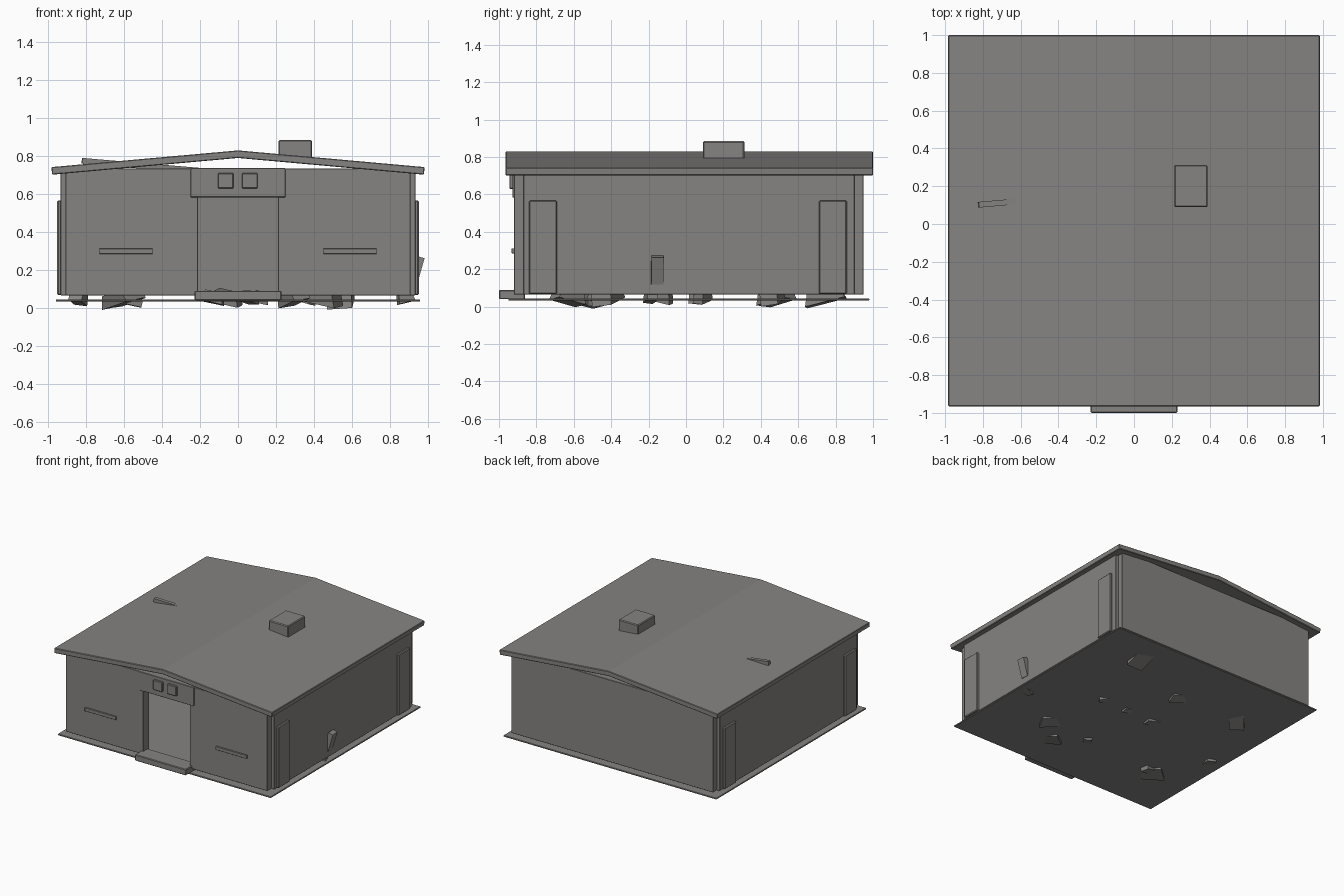
import bpy, bmesh, math, random
from mathutils import Euler

if "Cube" in bpy.data.objects:
    bpy.data.objects.remove(bpy.data.objects["Cube"])

random.seed(4)
stone = bpy.data.materials.new("grey concrete")
stone.diffuse_color = (0.235, 0.23, 0.222, 1)
stone.use_nodes = True
stone.node_tree.nodes["Principled BSDF"].inputs["Base Color"].default_value = stone.diffuse_color


def finish(name, bm, bevel=0.0):
    bmesh.ops.recalc_face_normals(bm, faces=bm.faces)
    me = bpy.data.meshes.new(name)
    bm.to_mesh(me)
    bm.free()
    me.materials.append(stone)
    ob = bpy.data.objects.new(name, me)
    bpy.context.collection.objects.link(ob)
    if bevel:
        m = ob.modifiers.new("edge", 'BEVEL')
        m.width = bevel
        m.segments = 1
    return ob


def box(name, x, y, z, bevel=0.003):
    """Box from (low, high) ranges."""
    bm = bmesh.new()
    bmesh.ops.create_cube(bm, size=1)
    for v in bm.verts:
        for i, r in enumerate((x, y, z)):
            v.co[i] = r[0] if v.co[i] < 0 else r[1]
    return finish(name, bm, bevel)


def chunk(name, loc, size, rot, taper=1.0):
    """Tilted rubble block, narrowed toward its top."""
    bm = bmesh.new()
    bmesh.ops.create_cube(bm, size=1)
    for v in bm.verts:
        if v.co.z > 0:
            v.co.x *= taper
        for i in range(3):
            v.co[i] *= size[i]
    ob = finish(name, bm)
    ob.location = loc
    ob.rotation_euler = Euler([math.radians(a) for a in rot])
    return ob


# ground plate and entrance step
box("base_plate", (-0.96, 0.96), (-0.95, 0.98), (0.033, 0.044), 0.002)
box("entrance_step", (-0.23, 0.23), (-1.0, -0.86), (0.04, 0.09), 0.005)

# walls
WALL = (0.065, 0.735)
box("back_wall", (-0.91, 0.91), (0.87, 0.95), WALL)
for s, side in ((-1, "left"), (1, "right")):
    def mx(a, b):
        return tuple(sorted((s * a, s * b)))
    box(side + "_front_wall", mx(0.21, 0.91), (-0.92, -0.84), WALL)
    box(side + "_wall", mx(0.855, 0.935), (-0.868, 0.902), (0.065, 0.715))
    box(side + "_front_slat", mx(0.45, 0.73), (-0.932, -0.91), (0.285, 0.312), 0.001)
    for n, y in (("front", (-0.84, -0.69)), ("back", (0.71, 0.86))):
        box(f"{side}_{n}_pilaster", mx(0.92, 0.953), y, (0.067, 0.567), 0.006)

# door header with two square plaques
box("door_header", (-0.25, 0.25), (-0.928, -0.835), (0.583, 0.737))
for n, x in (("left", -0.065), ("right", 0.062)):
    box(n + "_plaque", (x - 0.041, x + 0.041), (-0.944, -0.92), (0.63, 0.71), 0.004)

# pitched roof from one profile
bm = bmesh.new()
prof = [(-0.984, 0.742), (0, 0.83), (0.984, 0.742),
        (0.98, 0.702), (0, 0.79), (-0.98, 0.702)]
front = [bm.verts.new((x, -0.965, z)) for x, z in prof]
back = [bm.verts.new((x, 1.0, z)) for x, z in prof]
for i in range(6):
    j = (i + 1) % 6
    bm.faces.new((front[i], front[j], back[j], back[i]))
for ring in (front, back):
    bm.faces.new((ring[0], ring[1], ring[4], ring[5]))
    bm.faces.new((ring[1], ring[2], ring[3], ring[4]))
finish("roof", bm, 0.004)
box("roof_vent", (0.213, 0.39), (0.09, 0.312), (0.785, 0.885), 0.006)

# rubble through the roof and the right wall
chunk("roof_beam", (-0.5, 0.13, 0.748), (0.65, 0.03, 0.03), (0, 4.8, 5))
chunk("wall_shard", (0.942, -0.153, 0.195), (0.04, 0.065, 0.15), (0, 16, 3))

# rubble scattered on the floor
spots = [(0.54, 0.74, 0.22), (-0.06, 0.46, 0.16), (-0.6, 0.48, 0.19),
         (-0.13, 0.06, 0.12), (0.36, 0.09, 0.1), (0.45, -0.42, 0.19),
         (0.29, -0.63, 0.17), (0.88, -0.19, 0.09), (-0.61, -0.54, 0.22),
         (-0.84, -0.13, 0.12), (0.06, -0.47, 0.1), (0.12, 0.07, 0.09)]
for i, (x, y, r) in enumerate(spots):
    sign = random.choice((-1, 1))
    chunk(f"floor_rubble_{i + 1}", (x, y, 0.055),
          (r, r * 0.6, 0.05 + r * 0.08),
          (random.uniform(-10, 10), sign * random.uniform(10, 16), random.uniform(0, 180)), 0.75)
# lowest shard reaches the ground
chunk("deep_shard", (-0.57, -0.5, 0.03), (0.12, 0.07, 0.03), (0, 12, 10))
